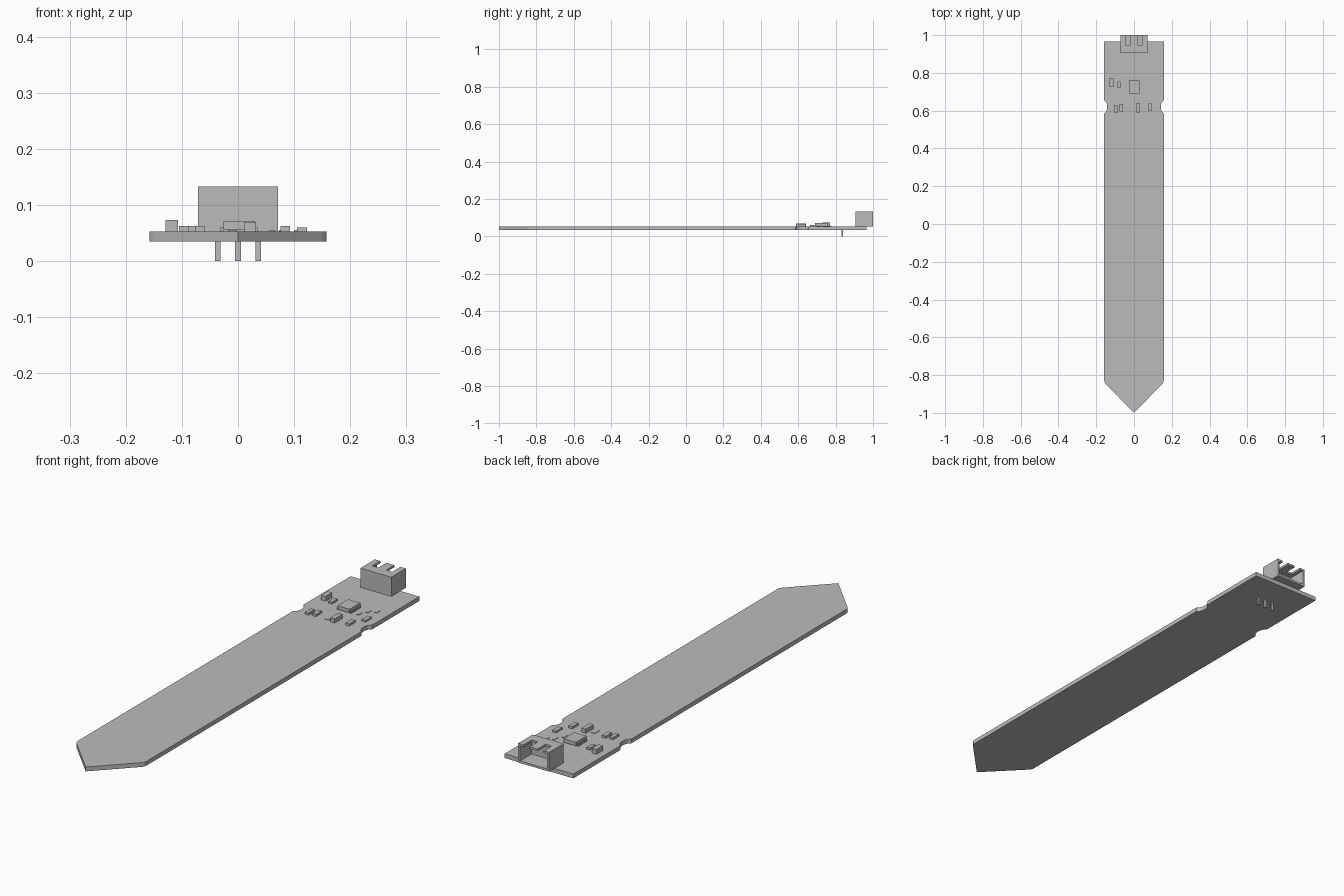
import bpy, bmesh

cube = bpy.data.objects.get("Cube")
if cube:
    bpy.data.objects.remove(cube)

grey = bpy.data.materials.new("plain grey")
grey.use_nodes = True
colour = (0.5, 0.5, 0.5, 1)
grey.diffuse_color = colour
grey.node_tree.nodes["Principled BSDF"].inputs["Base Color"].default_value = colour

BASE, TOP = 0.035, 0.053   # underside and upper face of the board


def extrude(name, outline, z0, z1):
    """Solid with a flat outline in x and y, from z0 up to z1."""
    bm = bmesh.new()
    face = bm.faces.new([bm.verts.new((x, y, z0)) for x, y in outline])
    up = bmesh.ops.extrude_face_region(bm, geom=[face])["geom"]
    for v in up:
        if isinstance(v, bmesh.types.BMVert):
            v.co.z = z1
    bmesh.ops.recalc_face_normals(bm, faces=bm.faces)
    mesh = bpy.data.meshes.new(name)
    bm.to_mesh(mesh)
    bm.free()
    mesh.materials.append(grey)
    obj = bpy.data.objects.new(name, mesh)
    bpy.context.collection.objects.link(obj)
    return obj


def box(name, x0, x1, y0, y1, z0, z1):
    return extrude(name, [(x0, y0), (x1, y0), (x1, y1), (x0, y1)], z0, z1)


# Pointed board with a rounded notch on each edge
half = [(0.15, -0.846), (0.156, -0.838), (0.158, -0.826),
        (0.158, 0.585), (0.147, 0.595), (0.142, 0.61),
        (0.142, 0.63), (0.147, 0.645), (0.158, 0.655), (0.158, 0.965)]
extrude("board", [(0, -1)] + half + [(-x, y) for x, y in reversed(half)], BASE, TOP)

# Connector shell, open at the back, with two slots in its roof
W, FRONT, BACK, ROOF, T = 0.071, 0.905, 1.0, 0.133, 0.009
box("connector_floor", -W, W, FRONT, BACK, TOP, TOP + T)
box("connector_front_wall", -W, W, FRONT, FRONT + 0.02, TOP + T, ROOF - T)
for side, x in (("right", -W), ("left", W - T)):
    box("connector_wall_" + side, x, x + T, FRONT + 0.02, BACK, TOP + T, ROOF - T)
roof = [(-W, FRONT), (W, FRONT), (W, BACK)]
for right, left in ((0.018, 0.046), (-0.046, -0.018)):
    roof += [(left, BACK), (left, 0.947), (right, 0.947), (right, BACK)]
extrude("connector_roof", roof + [(-W, BACK)], ROOF - T, ROOF)

# Solder pins under the board
for i in (-1, 0, 1):
    x = i * 0.036
    box("solder_pin", x - 0.005, x + 0.005, 0.831, 0.839, 0, BASE)

# Timer chip with legs on both sides
box("chip_body", -0.026, 0.03, 0.69, 0.76, TOP + 0.003, 0.071)
for i in range(4):
    y = 0.695 + i * 0.017
    for x in (-0.032, 0.028):
        box("chip_leg", x, x + 0.007, y, y + 0.008, TOP, 0.06)

# Small surface parts: name, centre x, centre y, width, length, height
parts = [("tall_capacitor", -0.118, 0.75, 0.022, 0.042, 0.02),
         ("low_capacitor", -0.08, 0.738, 0.016, 0.035, 0.009),
         ("resistor_outer", -0.097, 0.61, 0.017, 0.04, 0.009),
         ("resistor_inner", -0.067, 0.615, 0.017, 0.04, 0.009),
         ("diode", 0.022, 0.615, 0.02, 0.052, 0.017),
         ("diode_foot", -0.01, 0.61, 0.016, 0.03, 0.002),
         ("resistor_left", 0.084, 0.618, 0.017, 0.04, 0.009),
         ("resistor_edge", 0.114, 0.682, 0.018, 0.04, 0.007),
         ("solder_pad", 0.061, 0.71, 0.01, 0.025, 0.002),
         ("solder_pad", 0.078, 0.745, 0.01, 0.025, 0.002),
         ("solder_pad", 0.106, 0.765, 0.01, 0.025, 0.002)]
for name, x, y, w, l, h in parts:
    box(name, x - w / 2, x + w / 2, y - l / 2, y + l / 2, TOP, TOP + h)
